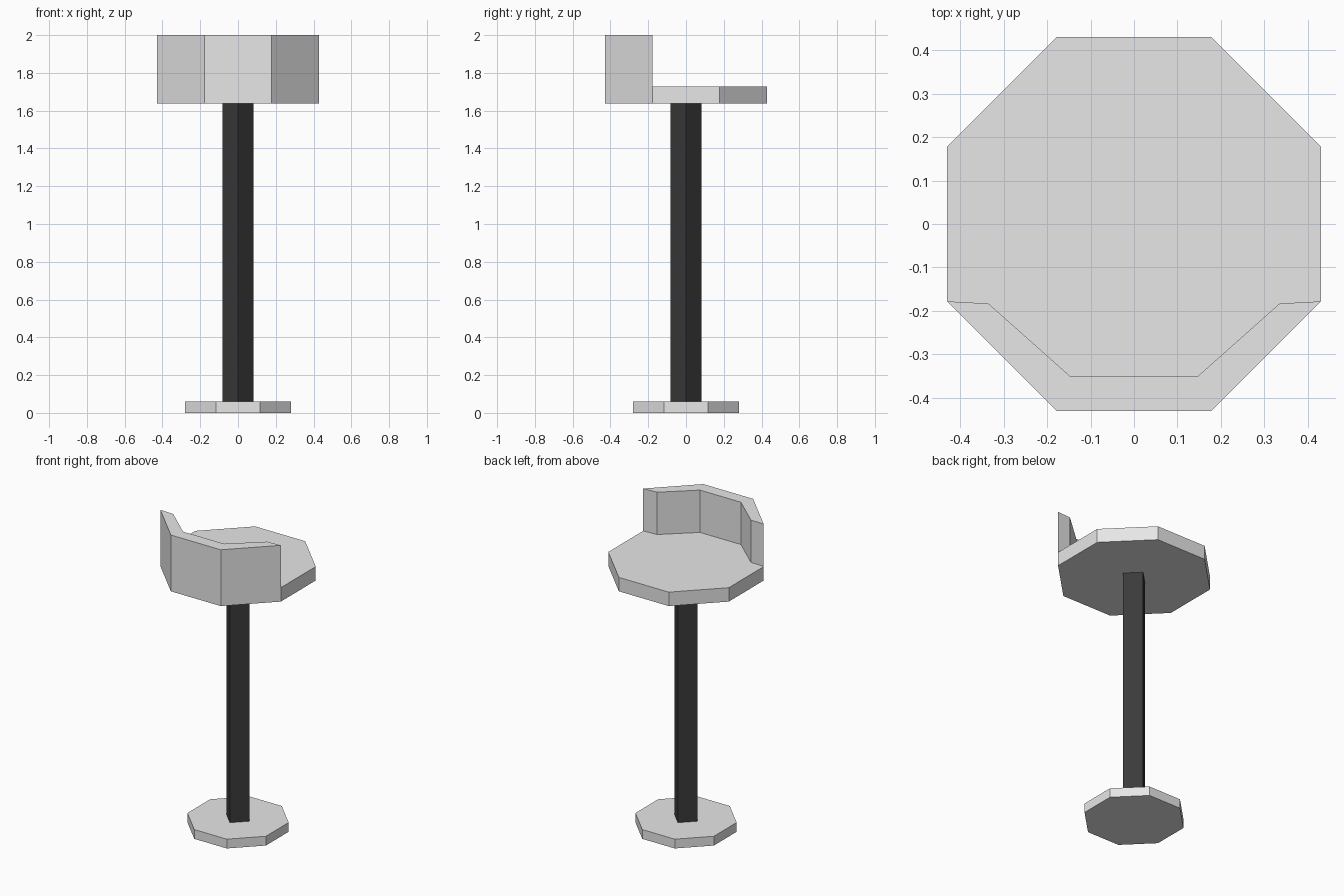
import bpy, bmesh, math

if "Cube" in bpy.data.objects:
    bpy.data.objects.remove(bpy.data.objects["Cube"])


def material(name, value):
    m = bpy.data.materials.new(name)
    m.diffuse_color = (value, value, value, 1)
    m.use_nodes = True
    m.node_tree.nodes["Principled BSDF"].inputs["Base Color"].default_value = m.diffuse_color
    return m


grey = material("light grey", 0.8)
black = material("charcoal", 0.043)


def ring(sides, radius, offset):
    return [(radius * math.cos(offset + i * math.tau / sides),
             radius * math.sin(offset + i * math.tau / sides)) for i in range(sides)]


def prism(name, outline, z0, z1, mat):
    """Extrude a closed flat outline from z0 to z1."""
    bm = bmesh.new()
    low = [bm.verts.new((x, y, z0)) for x, y in outline]
    high = [bm.verts.new((x, y, z1)) for x, y in outline]
    bm.faces.new(low[::-1])
    bm.faces.new(high)
    n = len(outline)
    for i in range(n):
        j = (i + 1) % n
        bm.faces.new((low[i], low[j], high[j], high[i]))
    bmesh.ops.recalc_face_normals(bm, faces=bm.faces)
    me = bpy.data.meshes.new(name)
    bm.to_mesh(me)
    bm.free()
    me.materials.append(mat)
    ob = bpy.data.objects.new(name, me)
    bpy.context.collection.objects.link(ob)
    return ob


EIGHTH = math.pi / 8
SEAT_R = 0.43 / math.cos(EIGHTH)
SEAT_TOP = 1.727

# Octagonal foot, square post set corner-on, octagonal seat
prism("base", ring(8, 0.28 / math.cos(EIGHTH), EIGHTH), 0, 0.06, grey)
prism("post", ring(4, 0.083, 0), 0.06, 1.637, black)
prism("seat", ring(8, SEAT_R, EIGHTH), 1.637, SEAT_TOP, grey)

# Backrest wrapping three front sides of the seat
outer = ring(8, SEAT_R, EIGHTH)[4:8]
inner = [(0.335, -0.183), (0.146, -0.351), (-0.146, -0.351), (-0.335, -0.183)]
prism("backrest", outer + inner, SEAT_TOP, 2.0, grey)
